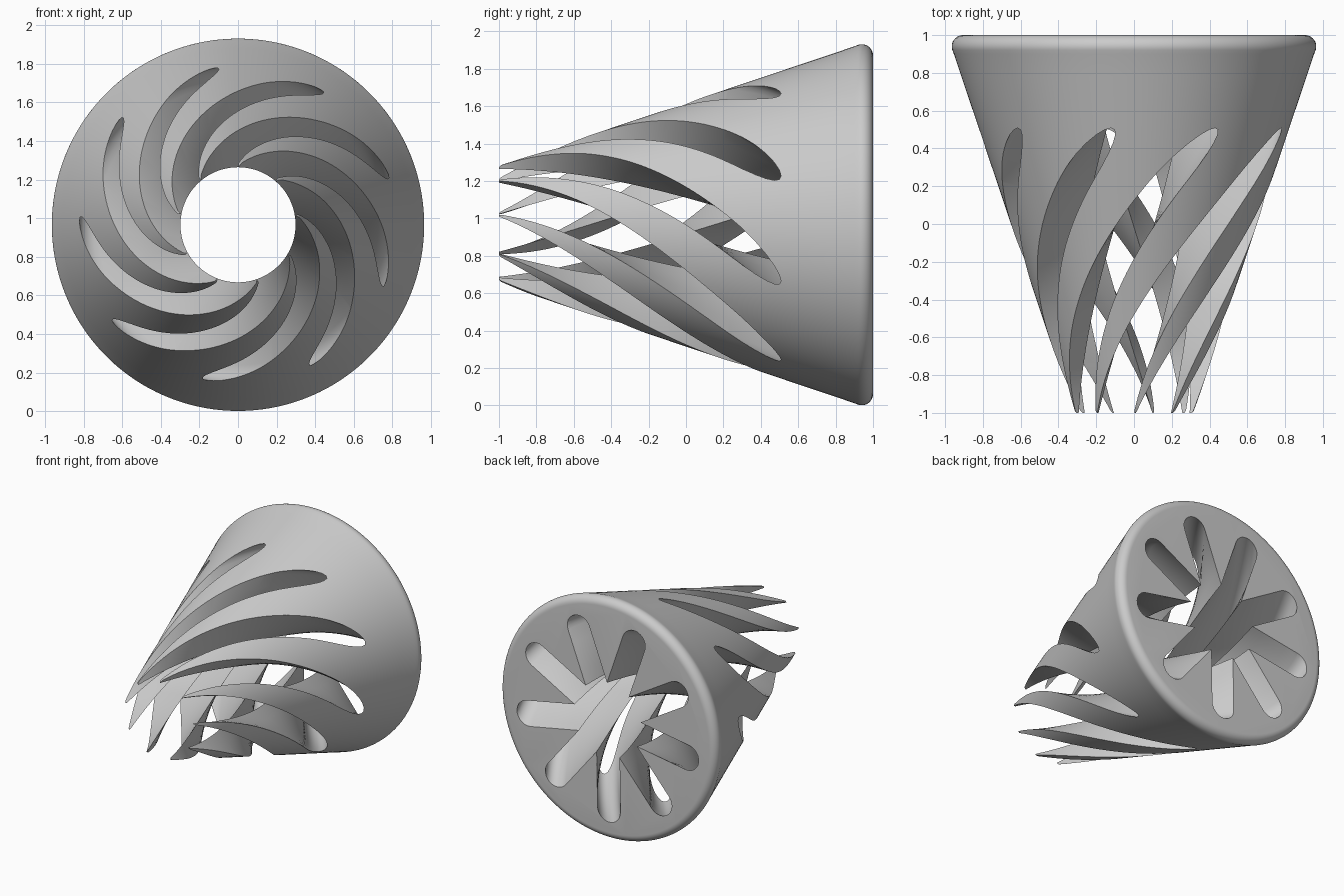
import bpy, bmesh
from math import sin, cos, pi, radians

if "Cube" in bpy.data.objects:
    bpy.data.objects.remove(bpy.data.objects["Cube"])

ZC = 0.966        # height of the cone axis (axis runs along y)
ARMS = 9
HALF_W = 0.102    # half width of a slot
SLOT_R = 0.822    # outer reach of the slots
SEGS = 180


def loft(name, rings):
    """Skin closed rings of points and cap both ends."""
    bm = bmesh.new()
    vr = [[bm.verts.new(p) for p in ring] for ring in rings]
    n = len(vr[0])
    for a, b in zip(vr, vr[1:]):
        for i in range(n):
            j = (i + 1) % n
            bm.faces.new((a[i], a[j], b[j], b[i]))
    bm.faces.new(vr[0])
    bm.faces.new(vr[-1])
    bmesh.ops.recalc_face_normals(bm, faces=bm.faces)
    me = bpy.data.meshes.new(name)
    bm.to_mesh(me)
    bm.free()
    ob = bpy.data.objects.new(name, me)
    bpy.context.collection.objects.link(ob)
    return ob


# Cone body profile: straight flank, then a rounded rim at the back
def flank(y):
    return 0.315 + (0.9605 - 0.315) * (y + 1) / 1.92


profile = [(-1, 0.308)]
profile += [(y, flank(y)) for y in [-0.99 + 1.89 * i / 16 for i in range(17)]]
for i in range(11):
    t = radians(109 - 109 * i / 10)
    profile.append((0.94 + 0.06 * cos(t), 0.905 + 0.06 * sin(t)))

body = loft("spiral_cone", [
    [(r * cos(2 * pi * i / SEGS), y, ZC + r * sin(2 * pi * i / SEGS)) for i in range(SEGS)]
    for y, r in profile])

# Star cross-section: nine round-ended slots meeting in the middle
apex = HALF_W / sin(pi / ARMS)
start = apex * cos(pi / ARMS)
end = SLOT_R - HALF_W
arm = [(start + (end - start) * k / 4, -HALF_W) for k in range(4)]
arm += [(end + HALF_W * cos(t), HALF_W * sin(t))
        for t in [-pi / 2 + pi * k / 12 for k in range(13)]]
arm += [(end + (start - end) * k / 4, HALF_W) for k in range(1, 4)]
star = []
for k in range(ARMS):
    a = 2 * pi * k / ARMS
    star += [(u * cos(a) - v * sin(a), u * sin(a) + v * cos(a)) for u, v in arm]


# Twisted star cutter
def star_ring(y):
    a = radians(69 + 60 * (1 - y))
    return [(u * cos(a) - v * sin(a), y, ZC + u * sin(a) + v * cos(a)) for u, v in star]


cutter = loft("slot_cutter", [star_ring(-1.03 + 2.06 * i / 72) for i in range(73)])
cutter.hide_render = True

# Cut the slots, then drop the cutter
mod = body.modifiers.new("slots", 'BOOLEAN')
mod.operation = 'DIFFERENCE'
mod.solver = 'EXACT'
mod.object = cutter
bpy.ops.object.select_all(action='DESELECT')
bpy.context.view_layer.objects.active = body
body.select_set(True)
bpy.ops.object.modifier_apply(modifier=mod.name)
bpy.data.objects.remove(cutter, do_unlink=True)
bpy.ops.object.shade_smooth_by_angle(angle=radians(30))
